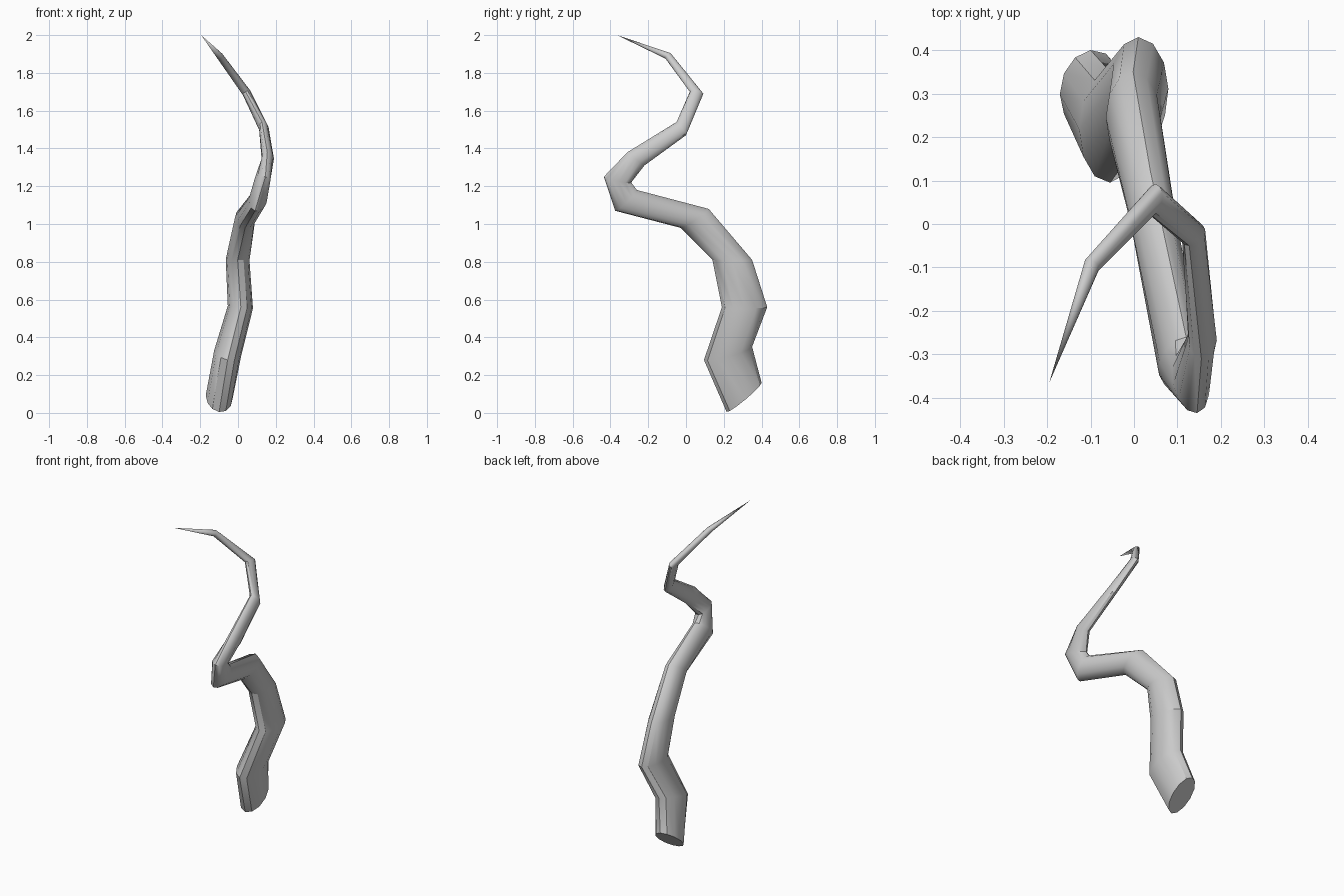
import bpy, bmesh, math
from mathutils import Vector

if "Cube" in bpy.data.objects:
    bpy.data.objects.remove(bpy.data.objects["Cube"])

SIDES = 12
# each ring: front point, back point (x, y, z), half width across
rings = [
    ((-0.10, 0.215, 0.005), (-0.10, 0.40, 0.16), 0.072),
    ((-0.055, 0.095, 0.28), (-0.055, 0.35, 0.35), 0.073),
    ((0.015, 0.19, 0.56), (0.01, 0.43, 0.56), 0.067),
    ((-0.002, 0.14, 0.81), (-0.002, 0.35, 0.81), 0.063),
    ((0.038, -0.03, 0.98), (0.038, 0.12, 1.08), 0.054),
    ((0.09, -0.375, 1.07), (0.12, -0.26, 1.18), 0.048),
    ((0.145, -0.435, 1.25), (0.115, -0.29, 1.22), 0.042),
    ((0.155, -0.31, 1.38), (0.16, -0.22, 1.31), 0.033),
    ((0.127, -0.05, 1.54), (0.147, 0.00, 1.47), 0.026),
    ((0.04, 0.02, 1.70), (0.05, 0.092, 1.69), 0.023),
    ((-0.087, -0.11, 1.88), (-0.107, -0.08, 1.90), 0.018),
]
tip = Vector((-0.195, -0.365, 2.0))
centres = [(Vector(a) + Vector(b)) / 2 for a, b, _ in rings] + [tip]

# winding tapered tentacle
bm = bmesh.new()
loops = []
for i, (a, b, half) in enumerate(rings):
    c = centres[i]
    ahead = (centres[i + 1] - c).normalized()
    behind = (c - centres[i - 1]).normalized() if i else ahead
    u = (Vector(b) - Vector(a)) / 2
    v = u.cross(ahead + behind).normalized() * half
    loops.append([bm.verts.new(c + u * math.cos(t) + v * math.sin(t))
                  for t in (2 * math.pi * k / SIDES for k in range(SIDES))])
for lo, hi in zip(loops, loops[1:]):
    for k in range(SIDES):
        n = (k + 1) % SIDES
        bm.faces.new((lo[k], lo[n], hi[n], hi[k]))

# pointed end and flat cut base
point = bm.verts.new(tip)
for k in range(SIDES):
    bm.faces.new((loops[-1][k], loops[-1][(k + 1) % SIDES], point))
bm.faces.new(loops[0][::-1])
bmesh.ops.recalc_face_normals(bm, faces=bm.faces)

mesh = bpy.data.meshes.new("tentacle")
bm.to_mesh(mesh)
bm.free()
obj = bpy.data.objects.new("tentacle", mesh)
bpy.context.collection.objects.link(obj)
bpy.context.view_layer.objects.active = obj
obj.select_set(True)
bpy.ops.object.shade_smooth_by_angle(angle=math.radians(35))
